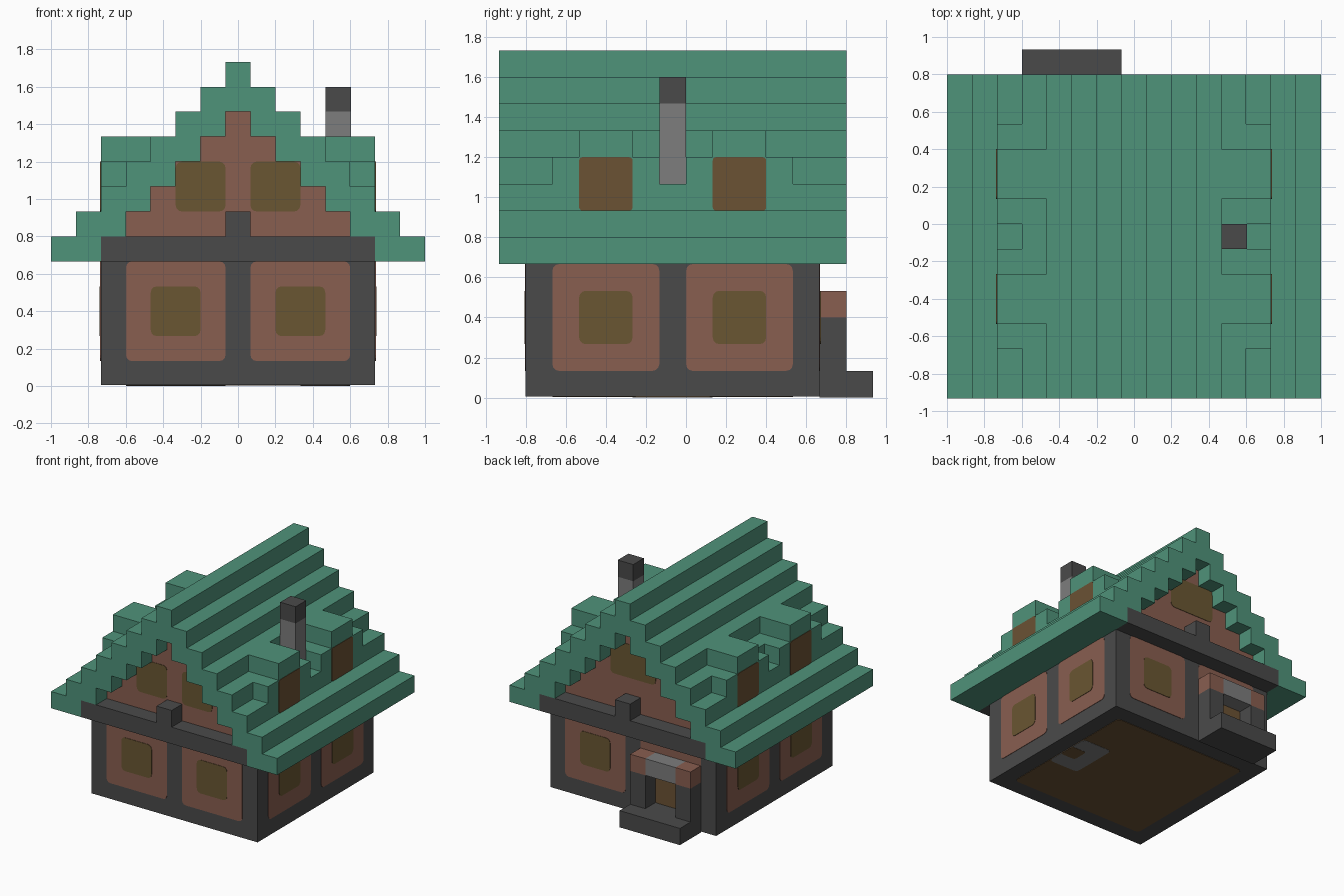
import bpy, bmesh
from mathutils import Vector

if "Cube" in bpy.data.objects:
    bpy.data.objects.remove(bpy.data.objects["Cube"], do_unlink=True)

U = 2 / 15          # one building block
SKIN = 0.025        # painted plate thickness, in blocks


def material(name, rgb):
    lin = [(c / 255 / 12.92 if c < 11 else ((c / 255 + 0.055) / 1.055) ** 2.4) for c in rgb]
    m = bpy.data.materials.new(name)
    m.use_nodes = True
    m.diffuse_color = (*lin, 1)
    m.node_tree.nodes["Principled BSDF"].inputs["Base Color"].default_value = (*lin, 1)
    return m


GREEN = material("green_roof", (79, 147, 122))
DARK = material("dark_timber", (74, 74, 74))
BRICK = material("red_plaster", (137, 94, 80))
GREY = material("grey_stone", (125, 125, 125))
GLASS = material("olive_glass", (106, 86, 50))
WOOD = material("brown_wood", (107, 82, 52))


def finish(bm, name, mat):
    bmesh.ops.recalc_face_normals(bm, faces=bm.faces)
    bmesh.ops.scale(bm, vec=(U, U, U), verts=bm.verts)
    me = bpy.data.meshes.new(name)
    bm.to_mesh(me)
    bm.free()
    me.materials.append(mat)
    ob = bpy.data.objects.new(name, me)
    bpy.context.collection.objects.link(ob)
    return ob


def box(name, mat, x, y, z, round_axis=None, radius=0.25):
    """Box between (low, high) ranges; optionally round the edges along one axis."""
    bm = bmesh.new()
    bmesh.ops.create_cube(bm, size=1)
    for v in bm.verts:
        v.co = Vector([(r[0] + r[1]) / 2 + c * (r[1] - r[0]) for c, r in zip(v.co, (x, y, z))])
    if round_axis is not None:
        edges = [e for e in bm.edges
                 if all(abs((e.verts[0].co - e.verts[1].co)[i]) < 1e-5
                        for i in range(3) if i != round_axis)]
        bmesh.ops.bevel(bm, geom=edges, offset=radius, segments=3, profile=0.5, affect='EDGES')
    return finish(bm, name, mat)


def plate(name, mat, axis, pos, side, a, b, layer=1, radius=0.25):
    """Painted patch on a wall at pos, facing side along axis."""
    rng = [a, b]
    rng.insert(axis, sorted((pos - side * SKIN, pos + side * SKIN * layer)))
    return box(name, mat, *rng, round_axis=axis, radius=radius)


def extrude_profile(name, mat, half, y0, y1):
    """Mirror a half profile of (x, z) points and extrude it along y."""
    pts = half + [(-x, z) for x, z in reversed(half)]
    bm = bmesh.new()
    face = bm.faces.new([bm.verts.new((x, y0, z)) for x, z in pts])
    res = bmesh.ops.extrude_face_region(bm, geom=[face])
    new = [g for g in res["geom"] if isinstance(g, bmesh.types.BMVert)]
    bmesh.ops.translate(bm, vec=(0, y1 - y0, 0), verts=new)
    return finish(bm, name, mat)


# Stepped roof and the attic filling it
outer = [(7.5 - i, 5 + i + k) for i in range(8) for k in (0, 1)]
inner = [(5.5 - i, 5 + i + k) for i in range(6) for k in (0, 1)]
# the ring is outer stairs up and down, then inner stairs up and down
ring = inner[::-1] + outer
extrude_profile("roof", GREEN, ring, -7, 6)
extrude_profile("attic", BRICK, inner[2:], -6, 5)

# House body
box("body", DARK, (-5.5, 5.5), (-6, 5), (2 * SKIN, 6))

# Underside floor and hearth
plate("floor", WOOD, 2, 2 * SKIN, -1, (-4.5, 4.5), (-5, 4))
plate("hearth", GREY, 2, 2 * SKIN, -1.5, (2.5, 4.5), (-2, 1))
plate("hearth_pit", WOOD, 2, 2 * SKIN, -2, (3.5, 4.5), (-1, 0), radius=0.15)

# Cross beams with their pegs
for end, y in (("front", (-7, -6)), ("back", (5, 6))):
    box(end + "_beam", DARK, (-5.5, 5.5), y, (5, 6))
    box(end + "_peg", DARK, (-0.5, 0.5), y, (6, 7))

# Side walls: two panels with windows each
for label, s in (("left", 1), ("right", -1)):
    for part, y in (("front", -5), ("back", 0)):
        n = f"{label}_{part}"
        plate(n + "_panel", BRICK, 0, s * 5.5, s, (y, y + 4), (1, 5))
        plate(n + "_window", GLASS, 0, s * 5.5, s, (y + 1, y + 3), (2, 4), 2)
        # Dormer above the panel
        mid = s * 4.5
        box(n + "_dormer_cheeks", GREEN, sorted((mid, s * 5.5)), (y, y + 4), (8, 9))
        box(n + "_dormer_cap", GREEN, sorted((s * 3.5, s * 5.5)), (y + 1, y + 3), (9, 10))
        plate(n + "_dormer_window", WOOD, 0, s * 5.5, s, (y + 1, y + 3), (7, 9), radius=0.12)

    # Front wall panels and windows
    x0 = 0.5 if s > 0 else -4.5
    plate(f"front_{label}_panel", BRICK, 1, -6, -1, (x0, x0 + 4), (1, 5))
    plate(f"front_{label}_window", GLASS, 1, -6, -1, (x0 + 1, x0 + 3), (2, 4), 2)
    g0 = 0.5 if s > 0 else -2.5
    plate(f"front_{label}_attic_window", GLASS, 1, -6, -1, (g0, g0 + 2), (7, 9))
    plate(f"back_{label}_panel", BRICK, 1, 5, 1, (x0, x0 + 4), (1, 5))

# Back wall windows and door
plate("back_window", GLASS, 1, 5, 1, (1.5, 3.5), (2, 4), 2)
plate("back_attic_window", GLASS, 1, 5, 1, (-1.5, 1.5), (8, 10))
plate("door", WOOD, 1, 5, 1, (-3.5, -1.5), (1, 3), 2, 0.1)

# Porch
box("porch_step", DARK, (-4.5, -0.5), (5, 7), (0, 1))
for label, x in (("left", -1.5), ("right", -4.5)):
    box(f"porch_{label}_post", DARK, (x, x + 1), (5, 6), (1, 3))
    box(f"porch_{label}_cap", BRICK, (x, x + 1), (5, 6), (3, 4))
box("porch_lintel", GREY, (-3.5, -1.5), (5, 6), (3, 4))

# Chimney
box("chimney", GREY, (3.5, 4.5 + SKIN), (-1, 0), (8, 11))
box("chimney_top", DARK, (3.5, 4.5 + SKIN), (-1, 0), (11, 12))
